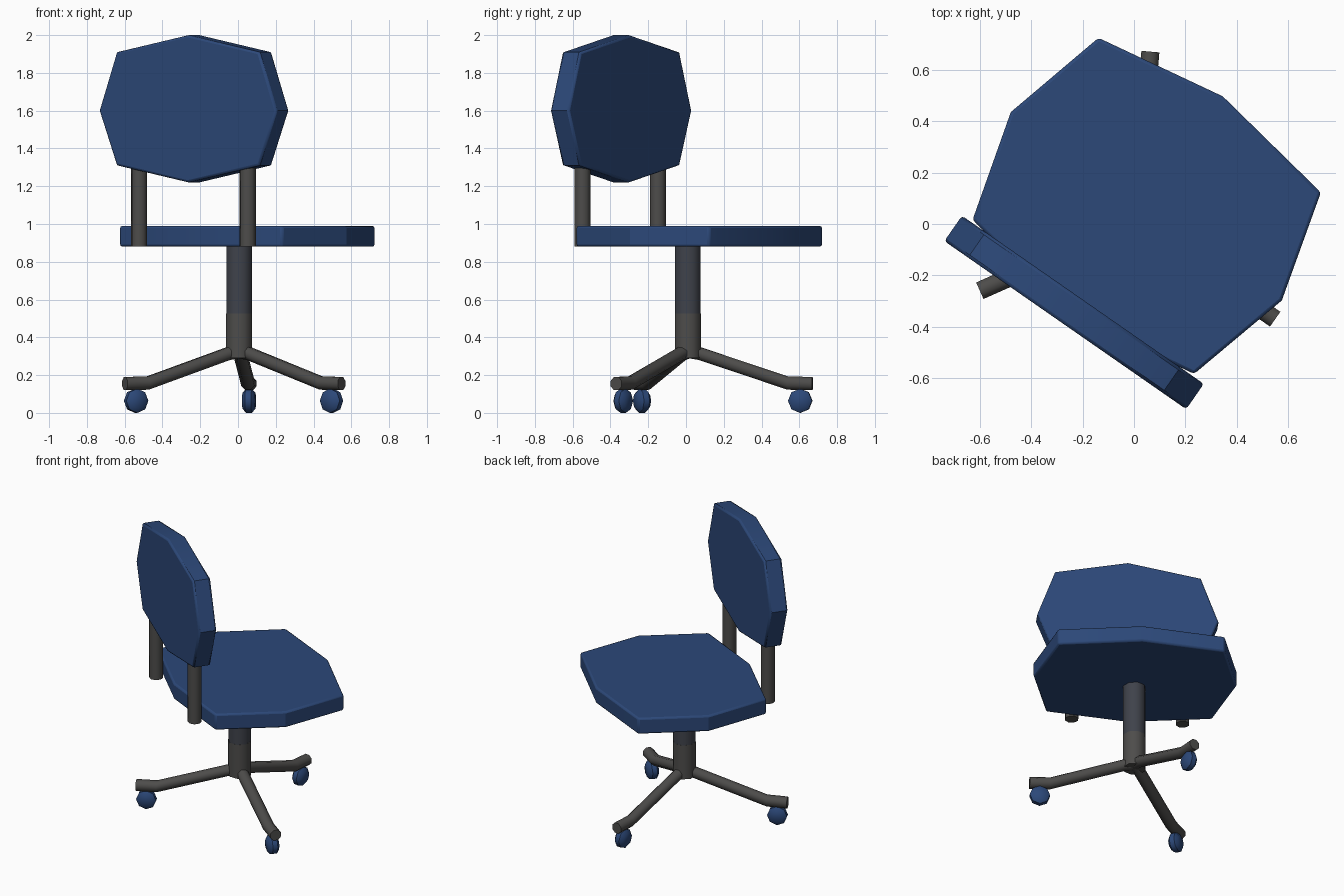
import bpy, bmesh
from math import radians, pi, cos, sin
from mathutils import Matrix, Vector

if "Cube" in bpy.data.objects:
    bpy.data.objects.remove(bpy.data.objects["Cube"])

SPIN = Matrix.Rotation(radians(-34.8), 4, 'Z')   # seat and back are swivelled
HUB = Vector((0.006, 0.01, 0))


def material(name, rgb):
    m = bpy.data.materials.new(name)
    m.diffuse_color = (*rgb, 1)
    m.use_nodes = True
    m.node_tree.nodes["Principled BSDF"].inputs["Base Color"].default_value = m.diffuse_color
    return m


BLUE = material("blue_fabric", (0.025, 0.065, 0.19))
METAL = material("dark_metal", (0.075, 0.073, 0.07))
LIFT = material("lift_metal", (0.05, 0.055, 0.07))


def loft(name, rings, mat, matrix=Matrix(), bevel=0):
    """Skin a list of equal-length point rings and cap both ends."""
    bm = bmesh.new()
    vs = [[bm.verts.new(p) for p in ring] for ring in rings]
    n = len(vs[0])
    for a, b in zip(vs, vs[1:]):
        for i in range(n):
            j = (i + 1) % n
            bm.faces.new((a[i], a[j], b[j], b[i]))
    bm.faces.new(vs[0][::-1])
    bm.faces.new(vs[-1])
    bm.transform(matrix)
    bmesh.ops.recalc_face_normals(bm, faces=bm.faces)
    me = bpy.data.meshes.new(name)
    bm.to_mesh(me)
    bm.free()
    me.materials.append(mat)
    ob = bpy.data.objects.new(name, me)
    bpy.context.collection.objects.link(ob)
    if bevel:
        mod = ob.modifiers.new("soft_edge", 'BEVEL')
        mod.width = bevel
        mod.segments = 2
        mod.limit_method = 'ANGLE'
        mod.angle_limit = radians(60)
    bpy.context.view_layer.objects.active = ob
    bpy.ops.object.select_all(action='DESELECT')
    ob.select_set(True)
    bpy.ops.object.shade_smooth_by_angle(angle=radians(46 if not bevel else 30))
    return ob


def circle(r, n=8, off=0.5):
    return [(r * cos(2 * pi * (i + off) / n), r * sin(2 * pi * (i + off) / n)) for i in range(n)]


def tube(name, x, y, r, z0, z1, mat, matrix=Matrix()):
    return loft(name, [[(x + a, y + b, z) for a, b in circle(r)] for z in (z0, z1)], mat, matrix)


# Seat: octagonal cushion
seat = [(0, -0.43), (0.524, -0.345), (0.641, 0.084), (0.526, 0.515),
        (0, 0.604), (-0.526, 0.515), (-0.641, 0.084), (-0.524, -0.345)]
loft("seat", [[(x, y, z) for x, y in seat] for z in (0.88, 0.99)], BLUE, SPIN, 0.012)

# Backrest: upright octagonal cushion
back = [(0, 1.22), (0.46, 1.31), (0.572, 1.60), (0.46, 1.91),
        (0, 2.0), (-0.46, 1.91), (-0.572, 1.60), (-0.46, 1.31)]
loft("backrest", [[(x + 0.005, y, z) for x, z in back] for y in (-0.475, -0.355)], BLUE, SPIN, 0.012)

# Two posts carrying the backrest
for side, x in (("left", -0.345), ("right", 0.355)):
    tube("back_post_" + side, x, -0.421, 0.044, 0.88, 1.45, METAL, SPIN)

# Central column
tube("column_base", HUB.x, HUB.y, 0.074, 0.29, 0.525, METAL)
tube("gas_lift", HUB.x, HUB.y, 0.073, 0.52, 0.9, LIFT)

# Three legs, each with a wheel
leg_path = [(0.0, 0.325), (0.06, 0.315), (0.53, 0.158), (0.662, 0.155)]
wheel_rings = [(-0.034, 0.042), (-0.016, 0.064), (0.016, 0.064), (0.034, 0.042)]
for k in range(3):
    m = Matrix.Translation(HUB) @ Matrix.Rotation(radians((85, 204, 325)[k]), 4, 'Z')
    rings = [[(d, a, z + b) for a, b in circle(0.038)] for d, z in leg_path]
    loft(f"leg_{k + 1}", rings, METAL, m)
    rings = [[(0.597 + a, y, 0.064 + b) for a, b in circle(r, off=0)] for y, r in wheel_rings]
    loft(f"wheel_{k + 1}", rings, BLUE, m)
